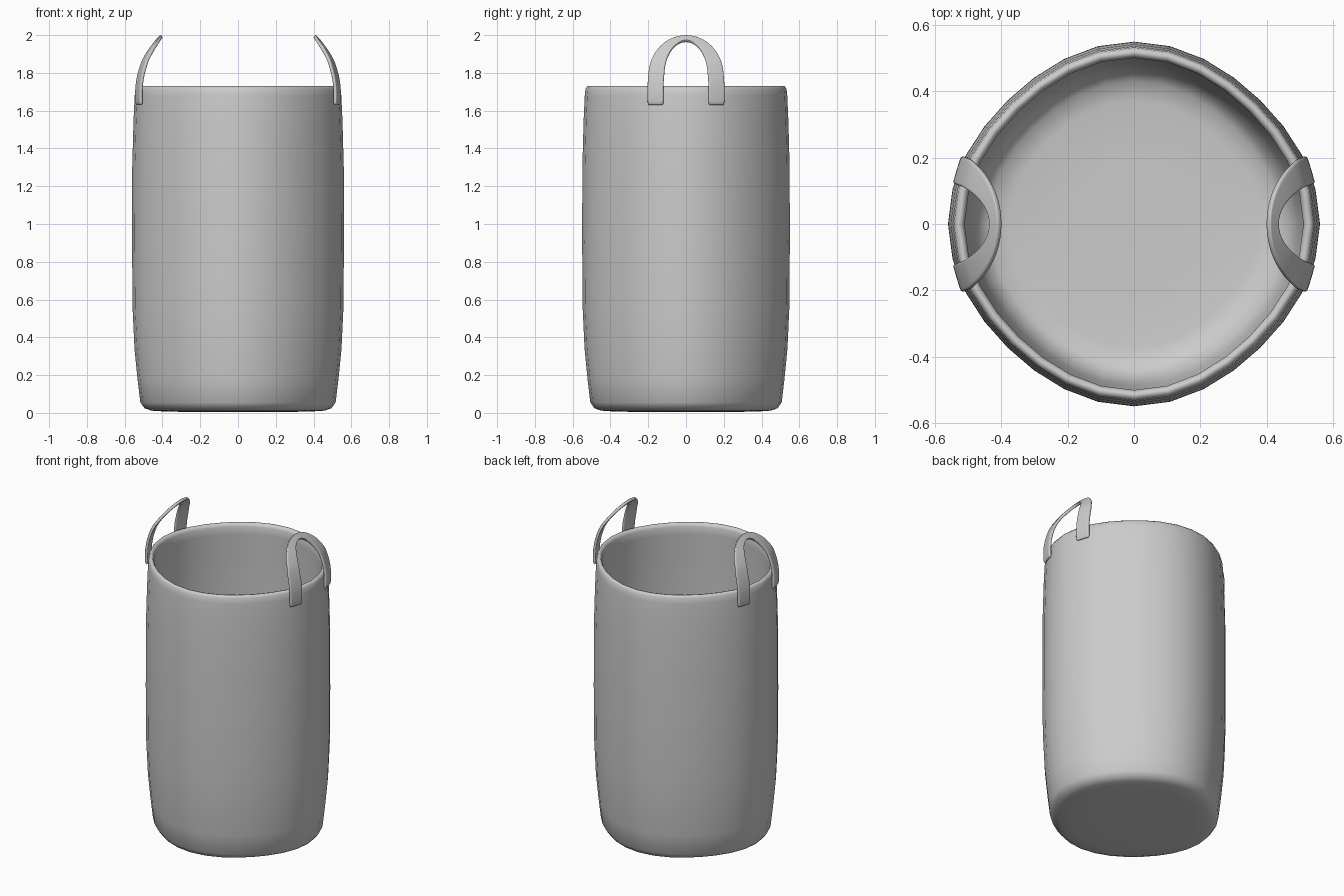
import bpy, bmesh, math

if "Cube" in bpy.data.objects:
    bpy.data.objects.remove(bpy.data.objects["Cube"])

SEG = 32


def finish(name, bm):
    bmesh.ops.recalc_face_normals(bm, faces=bm.faces)
    for f in bm.faces:
        f.smooth = True
    me = bpy.data.meshes.new(name)
    bm.to_mesh(me)
    bm.free()
    ob = bpy.data.objects.new(name, me)
    bpy.context.collection.objects.link(ob)
    return ob


def lerp_table(table, z):
    for (z0, v0), (z1, v1) in zip(table, table[1:]):
        if z <= z1:
            return v0 + (v1 - v0) * (z - z0) / (z1 - z0)
    return table[-1][1]


# Basket body: closed profile (radius, z) from underside, up the wall, over the rim, down inside
profile = [(0.25, 0.005), (0.38, 0.007), (0.46, 0.012), (0.495, 0.025), (0.517, 0.055),
           (0.532, 0.18), (0.548, 0.34), (0.558, 0.55), (0.561, 0.9), (0.56, 1.3),
           (0.553, 1.55), (0.547, 1.68), (0.543, 1.715), (0.533, 1.73), (0.52, 1.728),
           (0.511, 1.71), (0.512, 1.66), (0.52, 1.5), (0.525, 1.2), (0.525, 0.7),
           (0.512, 0.34), (0.495, 0.18), (0.475, 0.09), (0.44, 0.055), (0.38, 0.045), (0.2, 0.043)]
bm = bmesh.new()
rings = []
for r, z in profile:
    ring = []
    for i in range(SEG):
        a = 2 * math.pi * i / SEG
        k = r * (0.98 + 0.02 * math.cos(4 * a))   # slightly squared-off circle
        ring.append(bm.verts.new((k * math.cos(a), 0.98 * k * math.sin(a), z)))
    rings.append(ring)
for lo, hi in zip(rings, rings[1:]):
    for i in range(SEG):
        j = (i + 1) % SEG
        bm.faces.new((lo[i], lo[j], hi[j], hi[i]))
bm.faces.new(rings[0])
bm.faces.new(rings[-1])
finish("basket_body", bm)

# Handle straps: arch drawn in the y-z plane, then bent inward over the rim
bend = [(1.62, 0.558), (1.70, 0.561), (1.75, 0.556), (1.80, 0.546), (1.87, 0.521),
        (1.93, 0.478), (1.975, 0.437), (2.005, 0.408)]


def arch(half, foot, spring, top):
    pts = [(-half - 0.004, foot + (spring - foot) * t / 4) for t in range(4)]
    for i in range(17):
        a = math.pi * (1 - i / 16)
        pts.append((half * math.cos(a), spring + (top - spring) * math.sin(a)))
    pts += [(-y, z) for y, z in reversed(pts[:4])]
    return pts


def handle(name, side):
    bm = bmesh.new()
    outer = arch(0.202, 1.628, 1.79, 2.003)
    inner = arch(0.117, 1.628, 1.79, 1.974)
    rows = []
    for (yo, zo), (yi, zi) in zip(outer, inner):
        row = []
        for t in (0, 0.12, 0.5, 0.88, 1):
            y, z = yo + (yi - yo) * t, zo + (zi - zo) * t
            x = lerp_table(bend, z) - y * y / 1.08
            row.append(bm.verts.new((x, y, z)))
        rows.append(row)
    for a, b in zip(rows, rows[1:]):
        for i in range(4):
            bm.faces.new((a[i], a[i + 1], b[i + 1], b[i]))
    # thicken toward the basket
    bmesh.ops.recalc_face_normals(bm, faces=bm.faces)
    if sum(f.normal.x for f in bm.faces) < 0:
        bmesh.ops.reverse_faces(bm, faces=bm.faces)
    bm.normal_update()
    front = list(bm.faces)
    back = {v: bm.verts.new(v.co - v.normal * 0.018) for v in list(bm.verts)}
    edges = [e for e in bm.edges if e.is_boundary]
    for f in front:
        bm.faces.new([back[v] for v in reversed(f.verts)])
    for e in edges:
        a, b = e.verts
        bm.faces.new((a, b, back[b], back[a]))
    for v in bm.verts:
        v.co.x *= side
    ob = finish(name, bm)
    m = ob.modifiers.new("soften", 'SUBSURF')
    m.levels = m.render_levels = 2


handle("right_handle", 1)
handle("left_handle", -1)
